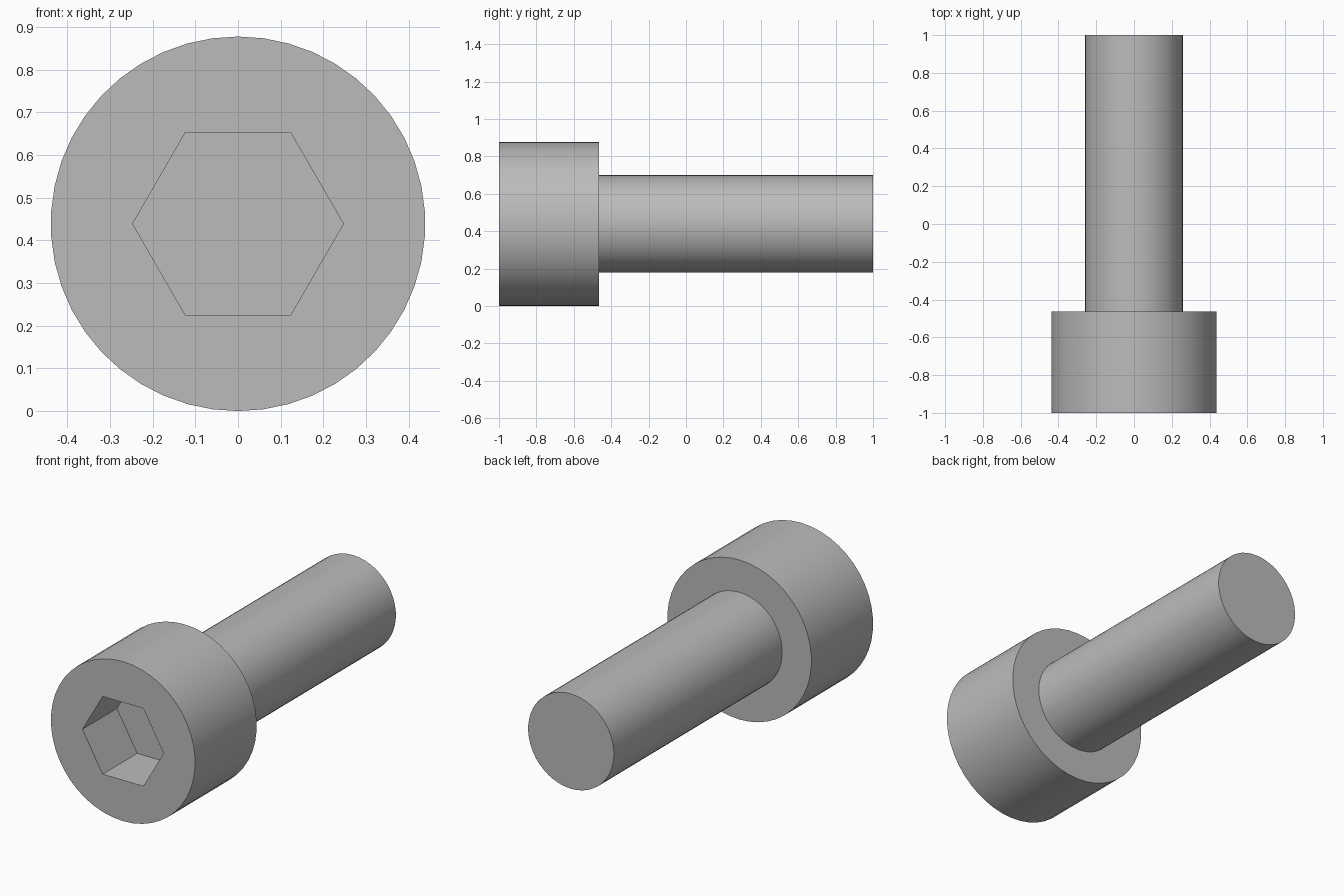
import bpy
import bmesh
import math

cube = bpy.data.objects.get("Cube")
if cube:
    bpy.data.objects.remove(cube, do_unlink=True)

HEAD_R, SHANK_R, HEX_R = 0.439, 0.261, 0.247
AXIS_Z = HEAD_R
SIDES = 46

steel = bpy.data.materials.new("grey steel")
steel.use_nodes = True
GREY = (0.5, 0.5, 0.5, 1.0)
steel.diffuse_color = GREY
steel.node_tree.nodes["Principled BSDF"].inputs["Base Color"].default_value = GREY


def ring(bm, radius, y, sides, start=0.0):
    """Loop of vertices around the bolt axis."""
    angles = [start + 2 * math.pi * i / sides for i in range(sides)]
    return [bm.verts.new((radius * math.cos(a), y, AXIS_Z + radius * math.sin(a)))
            for a in angles]


def loop_edges(bm, verts):
    return [bm.edges.new((v, verts[i - 1])) for i, v in enumerate(verts)]


def wall(bm, a, b):
    """Quads joining two rings of equal count."""
    for i in range(len(a)):
        bm.faces.new((a[i - 1], a[i], b[i], b[i - 1]))


def finish(bm, name):
    bmesh.ops.recalc_face_normals(bm, faces=bm.faces)
    mesh = bpy.data.meshes.new(name)
    bm.to_mesh(mesh)
    bm.free()
    mesh.materials.append(steel)
    obj = bpy.data.objects.new(name, mesh)
    bpy.context.collection.objects.link(obj)
    bpy.ops.object.select_all(action='DESELECT')
    obj.select_set(True)
    bpy.context.view_layer.objects.active = obj
    bpy.ops.object.shade_smooth_by_angle(angle=math.radians(30))
    return obj


# Cylindrical head with a hexagonal socket in its front face
bm = bmesh.new()
front = ring(bm, HEAD_R, -1.0, SIDES, math.pi / 2)
back = ring(bm, HEAD_R, -0.464, SIDES, math.pi / 2)
rim = ring(bm, HEX_R, -1.0, 6)
floor = ring(bm, HEX_R, -0.70, 6)
face_edges = loop_edges(bm, front) + loop_edges(bm, rim)
bmesh.ops.triangle_fill(bm, edges=face_edges, use_beauty=True, normal=(0, -1, 0))
wall(bm, front, back)
wall(bm, rim, floor)
bm.faces.new(back)
bm.faces.new(floor)
finish(bm, "head")

# Plain shank, seated slightly inside the head
bm = bmesh.new()
root = ring(bm, SHANK_R, -0.55, SIDES, math.pi / 2)
tip = ring(bm, SHANK_R, 1.0, SIDES, math.pi / 2)
wall(bm, root, tip)
bm.faces.new(root)
bm.faces.new(tip)
finish(bm, "shank")
